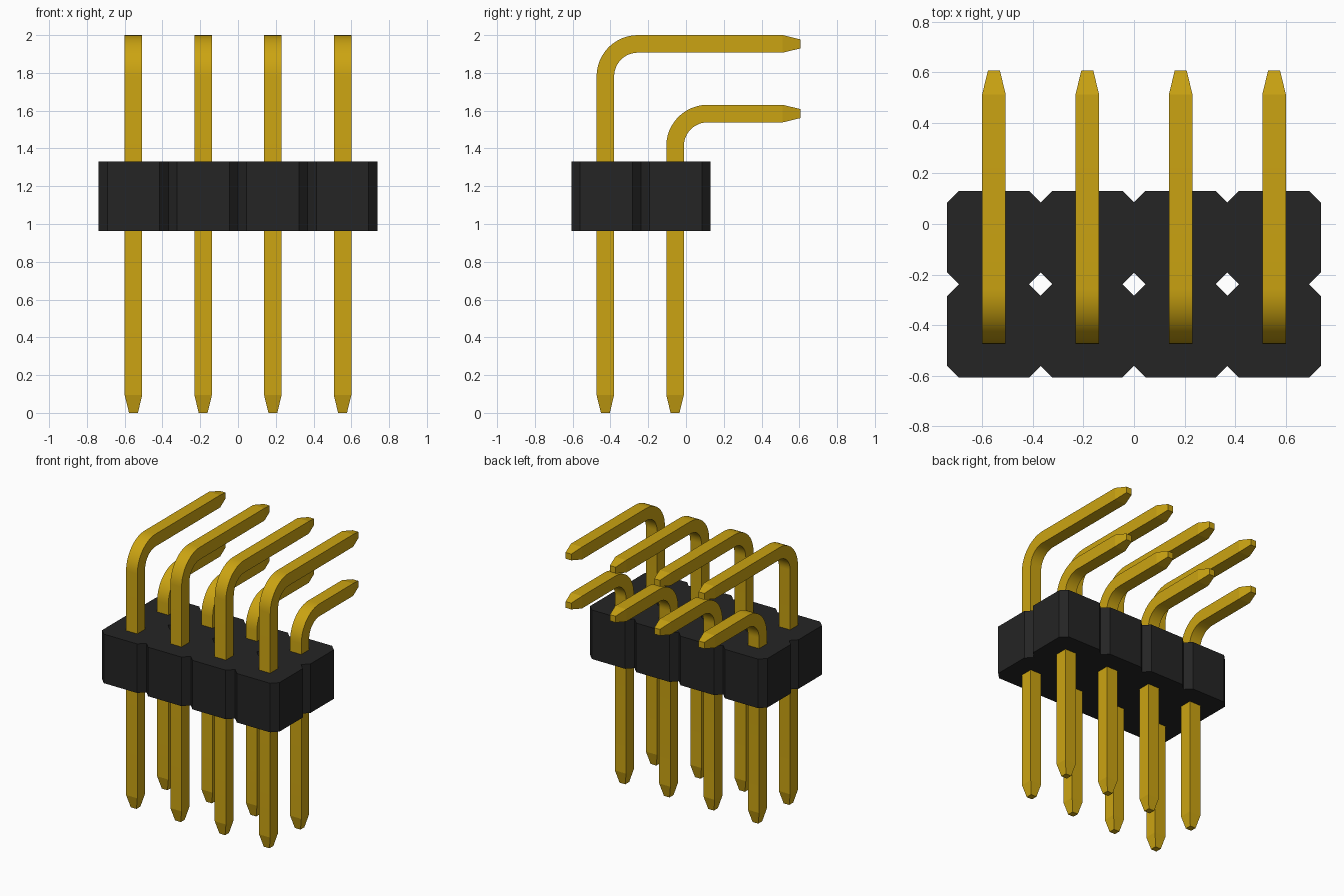
import bpy
import bmesh
from math import cos, sin, pi, radians
from mathutils import Vector

PITCH = 0.369
COLUMNS = 4
PIN = 0.0465          # half width of a pin
TIP = 0.0235          # half width of a pin tip
TAPER = 0.095
BEND = 0.172          # bend radius on the pin's centre line
BACK_END = 0.607

if "Cube" in bpy.data.objects:
    bpy.data.objects.remove(bpy.data.objects["Cube"])


def make_material(name, colour):
    mat = bpy.data.materials.new(name)
    mat.use_nodes = True
    mat.diffuse_color = colour
    mat.node_tree.nodes["Principled BSDF"].inputs["Base Color"].default_value = colour
    return mat


def add_object(name, bm, mat):
    bmesh.ops.recalc_face_normals(bm, faces=bm.faces)
    mesh = bpy.data.meshes.new(name)
    bm.to_mesh(mesh)
    bm.free()
    mesh.materials.append(mat)
    obj = bpy.data.objects.new(name, mesh)
    bpy.context.collection.objects.link(obj)
    return obj


gold = make_material("gold", (0.60, 0.37, 0.006, 1))
black = make_material("black plastic", (0.018, 0.018, 0.018, 1))
columns = [(i - (COLUMNS - 1) / 2) * PITCH for i in range(COLUMNS)]


# Housing: joined chamfered squares, leaving diamond holes between them
def make_housing(y_middle, z_low, height, chamfer):
    bm = bmesh.new()
    h = PITCH / 2
    c = h - chamfer
    octagon = [(h, -c), (h, c), (c, h), (-c, h), (-h, c), (-h, -c), (-c, -h), (c, -h)]
    for x in columns:
        for side in (-1, 1):
            y = y_middle + side * h
            bm.faces.new([bm.verts.new((x + a, y + b, z_low)) for a, b in octagon])
    bmesh.ops.remove_doubles(bm, verts=bm.verts, dist=0.001)
    result = bmesh.ops.extrude_face_region(bm, geom=bm.faces[:], use_keep_orig=True)
    top = [v for v in result["geom"] if isinstance(v, bmesh.types.BMVert)]
    bmesh.ops.translate(bm, verts=top, vec=(0, 0, height))
    return add_object("housing", bm, black)


# Pin: square section swept up, round the bend and out to the back
def make_pin(name, x, y, z_top, steps=12):
    stations = [(y, 0, 0, TIP), (y, TAPER, 0, PIN)]
    for i in range(steps + 1):
        a = pi / 2 * i / steps
        stations.append((y + BEND * (1 - cos(a)), z_top - BEND * (1 - sin(a)), a, PIN))
    stations += [(BACK_END - TAPER, z_top, pi / 2, PIN), (BACK_END, z_top, pi / 2, TIP)]

    bm = bmesh.new()
    rings = []
    for py, pz, a, w in stations:
        across = Vector((0, cos(a), -sin(a)))
        centre = Vector((x, py, pz))
        rings.append([bm.verts.new(centre + Vector((sx * w, 0, 0)) + across * sy * w)
                      for sx, sy in ((-1, -1), (1, -1), (1, 1), (-1, 1))])
    for low, high in zip(rings, rings[1:]):
        for i in range(4):
            j = (i + 1) % 4
            bm.faces.new((low[i], low[j], high[j], high[i]))
    bm.faces.new(rings[0][::-1])
    bm.faces.new(rings[-1])
    for face in bm.faces:
        face.smooth = True
    obj = add_object(name, bm, gold)
    obj.data.set_sharp_from_angle(angle=radians(10))


make_housing(-0.238, 0.963, PITCH, 0.046)
for n, x in enumerate(columns, 1):
    make_pin(f"front_pin_{n}", x, -0.427, 2 - PIN)
    make_pin(f"back_pin_{n}", x, -0.427 + PITCH, 2 - PIN - PITCH)
